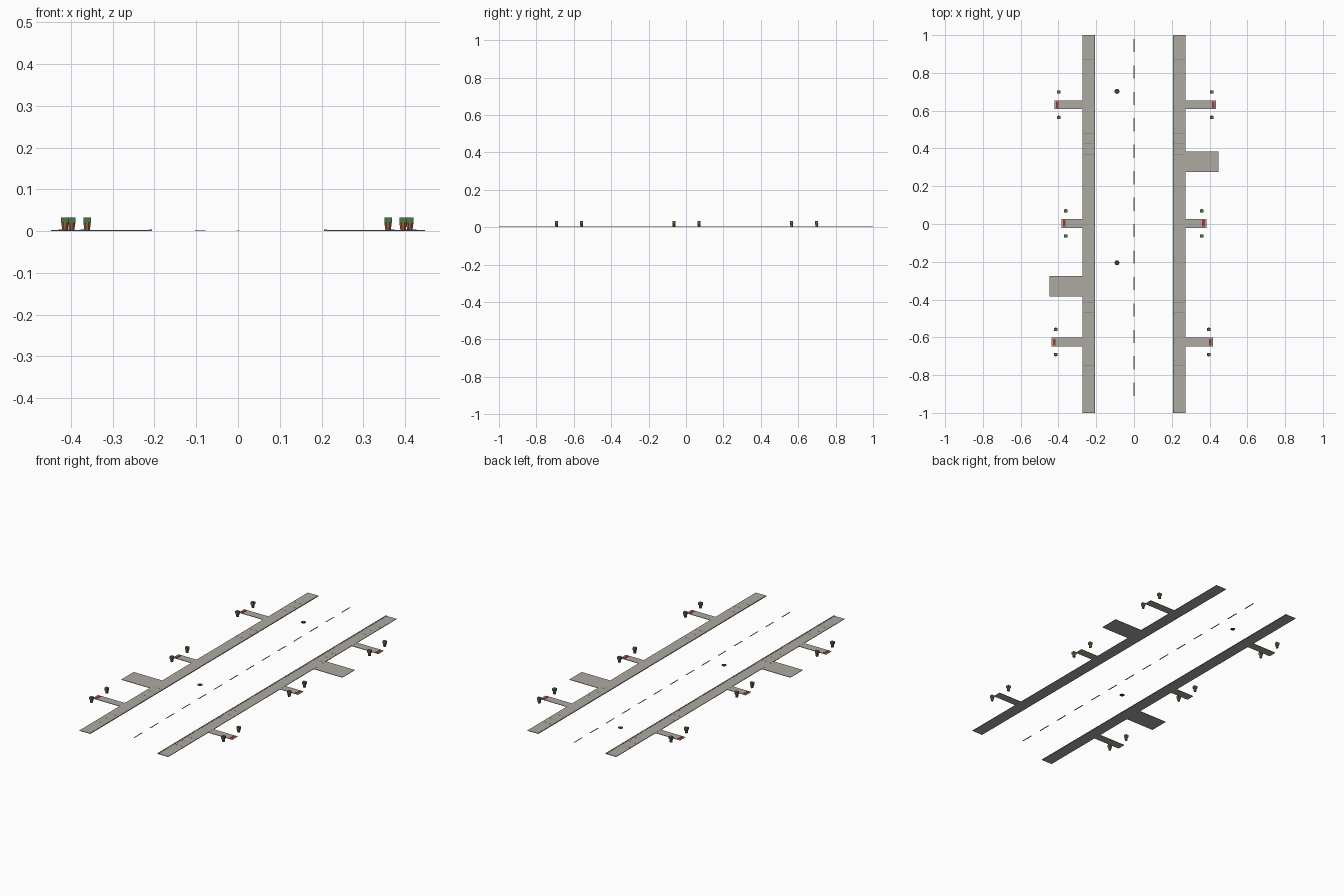
import bpy, bmesh, math
from mathutils import Matrix

if "Cube" in bpy.data.objects:
    bpy.data.objects.remove(bpy.data.objects["Cube"])


def mat(name, rgb):
    m = bpy.data.materials.new(name)
    m.diffuse_color = (*rgb, 1)
    m.use_nodes = True
    m.node_tree.nodes["Principled BSDF"].inputs["Base Color"].default_value = m.diffuse_color
    return m


CONCRETE = mat("concrete", (0.42, 0.40, 0.36))
CURB = mat("curb_stone", (0.30, 0.30, 0.29))
JOINT = mat("joint_dark", (0.22, 0.21, 0.19))
PAINT = mat("road_paint", (0.55, 0.48, 0.28))
IRON = mat("iron", (0.05, 0.05, 0.055))
RED = mat("red_mat", (0.35, 0.04, 0.03))
CLAY = mat("clay", (0.36, 0.13, 0.06))
LEAF = mat("leaf", (0.07, 0.19, 0.06))


def finish(name, bm, material):
    me = bpy.data.meshes.new(name)
    bm.to_mesh(me)
    bm.free()
    me.materials.append(material)
    ob = bpy.data.objects.new(name, me)
    bpy.context.collection.objects.link(ob)
    return ob


def box(name, x, y, z, material):
    """Box from (min, max) ranges; x may run either way."""
    bm = bmesh.new()
    r = [sorted(v) for v in (x, y, z)]
    size = [b - a for a, b in r]
    mid = [(a + b) / 2 for a, b in r]
    bmesh.ops.create_cube(bm, size=1, matrix=Matrix.Translation(mid) @ Matrix.Diagonal((*size, 1)))
    return finish(name, bm, material)


def cone(name, x, y, z0, z1, r0, r1, n, material):
    bm = bmesh.new()
    bmesh.ops.create_cone(bm, cap_ends=True, segments=n, radius1=r0, radius2=r1, depth=z1 - z0,
                          matrix=Matrix.Translation((x, y, (z0 + z1) / 2)) @ Matrix.Rotation(math.pi / n, 4, 'Z'))
    return finish(name, bm, material)


# sidewalks, curbs and score joints
JOINTS = (0.87, 0.815, 0.76, 0.48, 0.425, 0.37, -0.36, -0.415, -0.47, -0.75, -0.805, -0.86)
for s, side in ((-1, "left"), (1, "right")):
    box(side + "_sidewalk", (s * 0.213, s * 0.272), (-1, 1), (0, 0.003), CONCRETE)
    box(side + "_curb", (s * 0.206, s * 0.213), (-1, 1), (0, 0.004), CURB)
    for y in JOINTS:
        box(side + "_joint", (s * 0.213, s * 0.272), (y - 0.001, y + 0.001), (0.002, 0.0032), JOINT)
    # driveway
    box(side + "_driveway", (s * 0.272, s * 0.448), (s * 0.275, s * 0.383), (0, 0.0025), CONCRETE)

# front paths with doormat and a pair of potted shrubs: side, y, outer end
PATHS = ((-1, 0.632, 0.422), (1, 0.632, 0.435), (-1, 0.003, 0.385),
         (1, 0.003, 0.383), (-1, -0.625, 0.438), (1, -0.625, 0.419))
for s, y, end in PATHS:
    box("front_path", (s * 0.272, s * end), (y - 0.023, y + 0.023), (0, 0.0025), CONCRETE)
    m = end - 0.015
    box("doormat", (s * (m - 0.007), s * (m + 0.007)), (y - 0.017, y + 0.017), (0.0025, 0.004), RED)
    px = s * (end - 0.024)
    for d in (-0.067, 0.067):
        cone("planter_pot", px, y + d, 0.002, 0.020, 0.007, 0.0095, 8, CLAY)
        box("shrub", (px - 0.009, px + 0.009), (y + d - 0.008, y + d + 0.008), (0.019, 0.033), LEAF)

# centre line dashes
for i in range(14):
    y = 0.945 - 0.14 * i
    box("lane_dash", (-0.003, 0.003), (y - 0.035, y + 0.035), (0, 0.001), PAINT)

# manhole covers
for y in (0.702, -0.205):
    cone("manhole_cover", -0.09, y, 0, 0.0015, 0.013, 0.013, 16, IRON)
